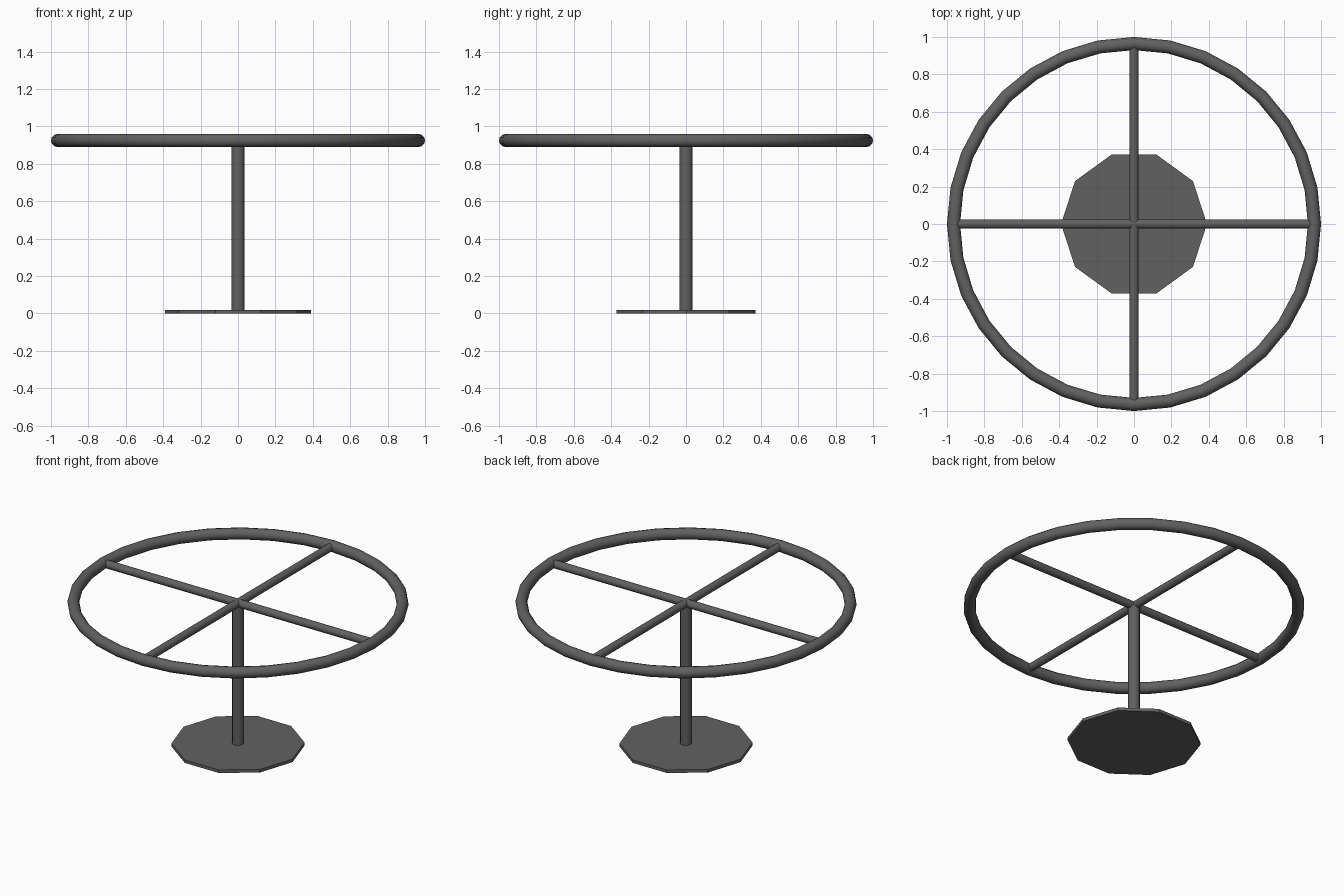
import bpy, math

if "Cube" in bpy.data.objects:
    bpy.data.objects.remove(bpy.data.objects["Cube"])

metal = bpy.data.materials.new("dark grey metal")
metal.diffuse_color = (0.12, 0.12, 0.12, 1)
metal.use_nodes = True
metal.node_tree.nodes["Principled BSDF"].inputs["Base Color"].default_value = metal.diffuse_color

RIM_Z = 0.925


def finish(name, smooth=True):
    ob = bpy.context.object
    ob.name = name
    ob.data.materials.append(metal)
    if smooth:
        bpy.ops.object.shade_smooth_by_angle(angle=math.radians(40))
    return ob


def rod(name, radius, length, sides, loc, rot=(0, 0, 0), smooth=True):
    bpy.ops.mesh.primitive_cylinder_add(vertices=sides, radius=radius, depth=length,
                                        location=loc, rotation=rot)
    return finish(name, smooth)


# round rim
bpy.ops.mesh.primitive_torus_add(major_radius=0.965, minor_radius=0.035,
                                 major_segments=32, minor_segments=12,
                                 location=(0, 0, RIM_Z))
finish("rim")

# crossed spokes
rod("spoke_x", 0.025, 1.90, 12, (0, 0, RIM_Z), (0, math.pi / 2, 0))
rod("spoke_y", 0.025, 1.90, 12, (0, 0, RIM_Z), (math.pi / 2, 0, 0))

# centre post
rod("post", 0.035, RIM_Z - 0.01, 12, (0, 0, (RIM_Z + 0.01) / 2))

# ten-sided base plate with a corner on the x axis
rod("base_plate", 0.39, 0.02, 10, (0, 0, 0.01), (0, 0, math.pi / 2), smooth=False)
